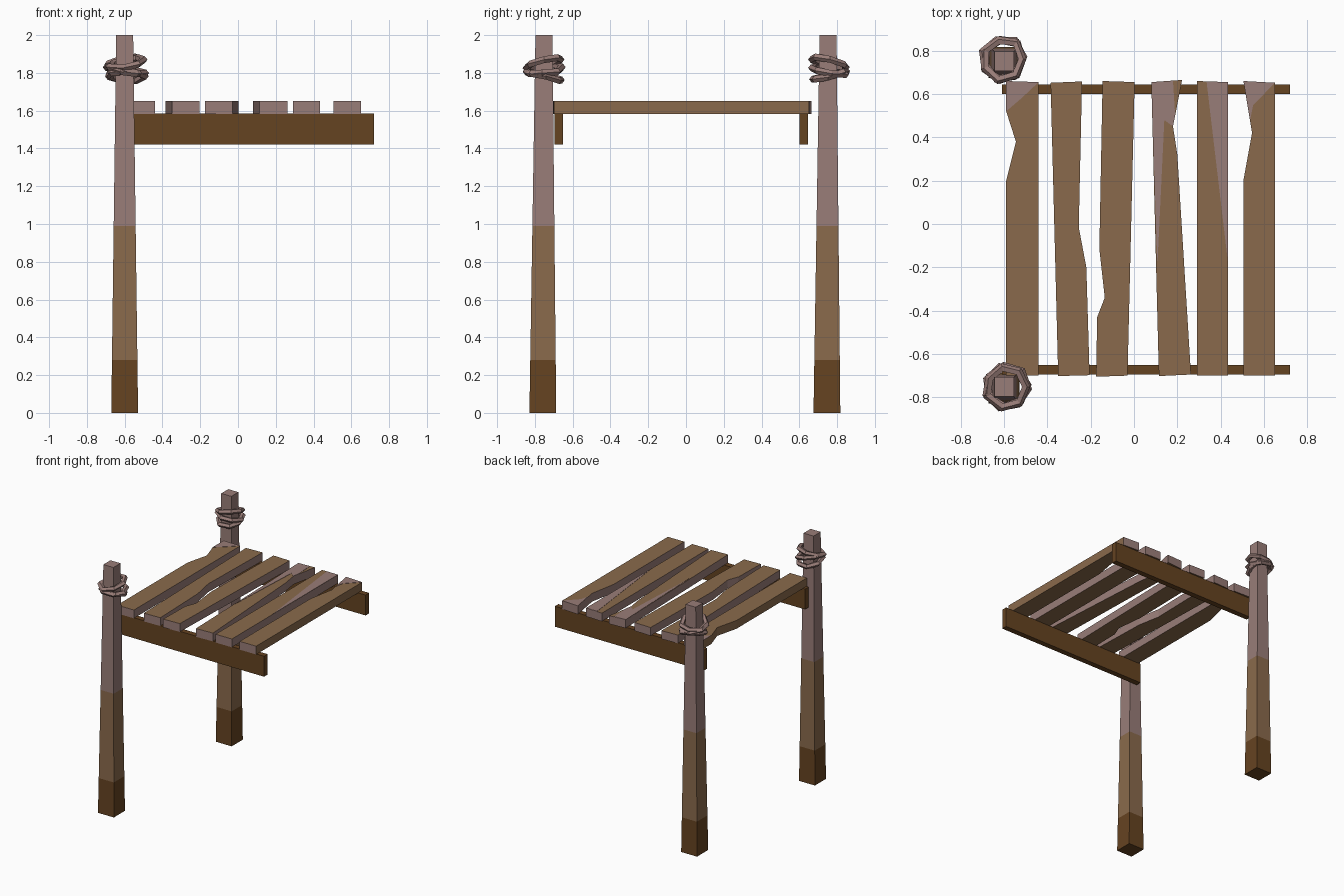
import bpy, bmesh, math, random
from mathutils import Vector

if "Cube" in bpy.data.objects:
    bpy.data.objects.remove(bpy.data.objects["Cube"])

random.seed(4)


def lin(c):
    c /= 255
    return c / 12.92 if c <= 0.04045 else ((c + 0.055) / 1.055) ** 2.4


def make_mat(name, r, g, b):
    m = bpy.data.materials.new(name)
    m.diffuse_color = (lin(r), lin(g), lin(b), 1)
    m.use_nodes = True
    m.node_tree.nodes["Principled BSDF"].inputs["Base Color"].default_value = m.diffuse_color
    return m


DARK = make_mat("dark brown wood", 101, 67, 33)
TAN = make_mat("tan wood", 138, 106, 76)
PINK = make_mat("weathered pinkish grey", 153, 125, 120)
MATS = [DARK, TAN, PINK]


def finish(name, bm, rule):
    """Turn a bmesh into an object, colouring faces by a rule."""
    bmesh.ops.recalc_face_normals(bm, faces=bm.faces[:])
    bm.normal_update()
    for f in bm.faces:
        f.material_index = rule(f)
    me = bpy.data.meshes.new(name)
    bm.to_mesh(me)
    bm.free()
    for m in MATS:
        me.materials.append(m)
    ob = bpy.data.objects.new(name, me)
    bpy.context.collection.objects.link(ob)
    return ob


def loft(bm, rings, closed=False):
    """Skin a list of vertex rings, capping the ends unless closed."""
    rs = [[bm.verts.new(p) for p in r] for r in rings]
    n = len(rs[0])
    pairs = list(zip(rs, rs[1:])) + ([(rs[-1], rs[0])] if closed else [])
    for a, b in pairs:
        for i in range(n):
            j = (i + 1) % n
            bm.faces.new((a[i], a[j], b[j], b[i]))
    if not closed:
        bm.faces.new(rs[0][::-1])
        bm.faces.new(rs[-1])


def slab(bm, outline, z0, z1):
    loft(bm, [[(x, y, z0) for x, y in outline], [(x, y, z1) for x, y in outline]])


# tapered square posts in three colour bands
def post(name, y):
    bm = bmesh.new()
    rings = []
    for z in (0, 0.28, 0.99, 2.0):
        t = z / 2
        h = 0.071 + (0.045 - 0.071) * t
        cy = y - 0.006 * (1 - t)
        rings.append([(-0.6 + sx * h, cy + sy * h, z)
                      for sx, sy in ((-1, -1), (1, -1), (1, 1), (-1, 1))])
    loft(bm, rings)

    def rule(f):
        z = f.calc_center_median().z
        return 0 if z < 0.28 else 1 if z < 0.99 else 2
    finish(name, bm, rule)


# loose tilted rope loops around each post
def rope(name, cx, cy, loops):
    bm = bmesh.new()
    for zc, tilt, direction, R in loops:
        rings = []
        for i in range(7):
            a = direction + 2 * math.pi * i / 7
            r = R + random.uniform(-0.006, 0.006)
            z = zc + tilt * math.cos(a - direction) + random.uniform(-0.005, 0.005)
            ring = []
            for k in range(5):
                b = 2 * math.pi * k / 5
                d = r + 0.021 * math.cos(b)
                ring.append((cx + d * math.cos(a), cy + d * math.sin(a),
                             z + 0.019 * math.sin(b)))
            rings.append(ring)
        loft(bm, rings, closed=True)
    finish(name, bm, lambda f: 2)


for side, y, rx, ry, sg in (("front", -0.752, -0.588, -0.752, 1),
                            ("back", 0.752, -0.605, 0.762, -1)):
    post(side + "_post", y)
    rope(side + "_rope", rx, ry, [
        (1.855, 0.030, sg * 0.9, 0.092),
        (1.815, 0.022, sg * 2.6, 0.094),
        (1.785, 0.026, sg * -1.7, 0.090)])

# support beams under the planks
for name, y0, y1 in (("front_beam", -0.695, -0.65), ("back_beam", 0.6, 0.645)):
    bm = bmesh.new()
    slab(bm, [(-0.61, y0), (0.72, y0), (0.72, y1), (-0.61, y1)], 1.42, 1.585)
    finish(name, bm, lambda f: 0)

# plank outlines, counter-clockwise from the front left corner
PLANKS = [
    [(-0.59, -0.7), (-0.44, -0.7), (-0.44, 0.655), (-0.59, 0.66),
     (-0.59, 0.52), (-0.545, 0.38), (-0.59, 0.2)],
    [(-0.35, -0.702), (-0.205, -0.698), (-0.22, -0.2), (-0.255, -0.015),
     (-0.24, 0.658), (-0.385, 0.652)],
    [(-0.175, -0.705), (-0.03, -0.7), (0.003, 0.655), (-0.145, 0.66),
     (-0.16, -0.115), (-0.135, -0.34), (-0.17, -0.43)],
    [(0.115, -0.702), (0.263, -0.695), (0.2, 0.32), (0.18, 0.45),
     (0.222, 0.665), (0.08, 0.655)],
    [(0.29, -0.7), (0.435, -0.7), (0.435, 0.655), (0.29, 0.66)],
    [(0.505, -0.7), (0.652, -0.7), (0.652, 0.652), (0.505, 0.66),
     (0.545, 0.42), (0.505, 0.2)],
]
for i, outline in enumerate(PLANKS):
    bm = bmesh.new()
    slab(bm, outline, 1.583, 1.65)

    def rule(f, i=i):
        n = f.normal
        if abs(n.z) > 0.5:
            return 1
        if abs(n.y) < 0.7 and ((i == 5 and n.x > 0) or (i == 0 and n.x < 0)):
            return 1
        return 2
    finish("plank_%d" % (i + 1), bm, rule)

# pale worn patches on plank tops
PATCHES = [
    [(-0.59, 0.52), (-0.52, 0.58), (-0.44, 0.655), (-0.59, 0.66)],
    [(0.108, -0.19), (0.14, 0.48), (0.18, 0.45), (0.19, 0.5), (0.18, 0.66), (0.08, 0.655)],
    [(0.434, -0.18), (0.434, 0.655), (0.335, 0.657)],
    [(0.536, 0.48), (0.55, 0.55), (0.652, 0.652), (0.505, 0.66)],
]
for i, outline in enumerate(PATCHES):
    bm = bmesh.new()
    slab(bm, outline, 1.649, 1.652)
    finish("worn_patch_%d" % (i + 1), bm, lambda f: 2)
